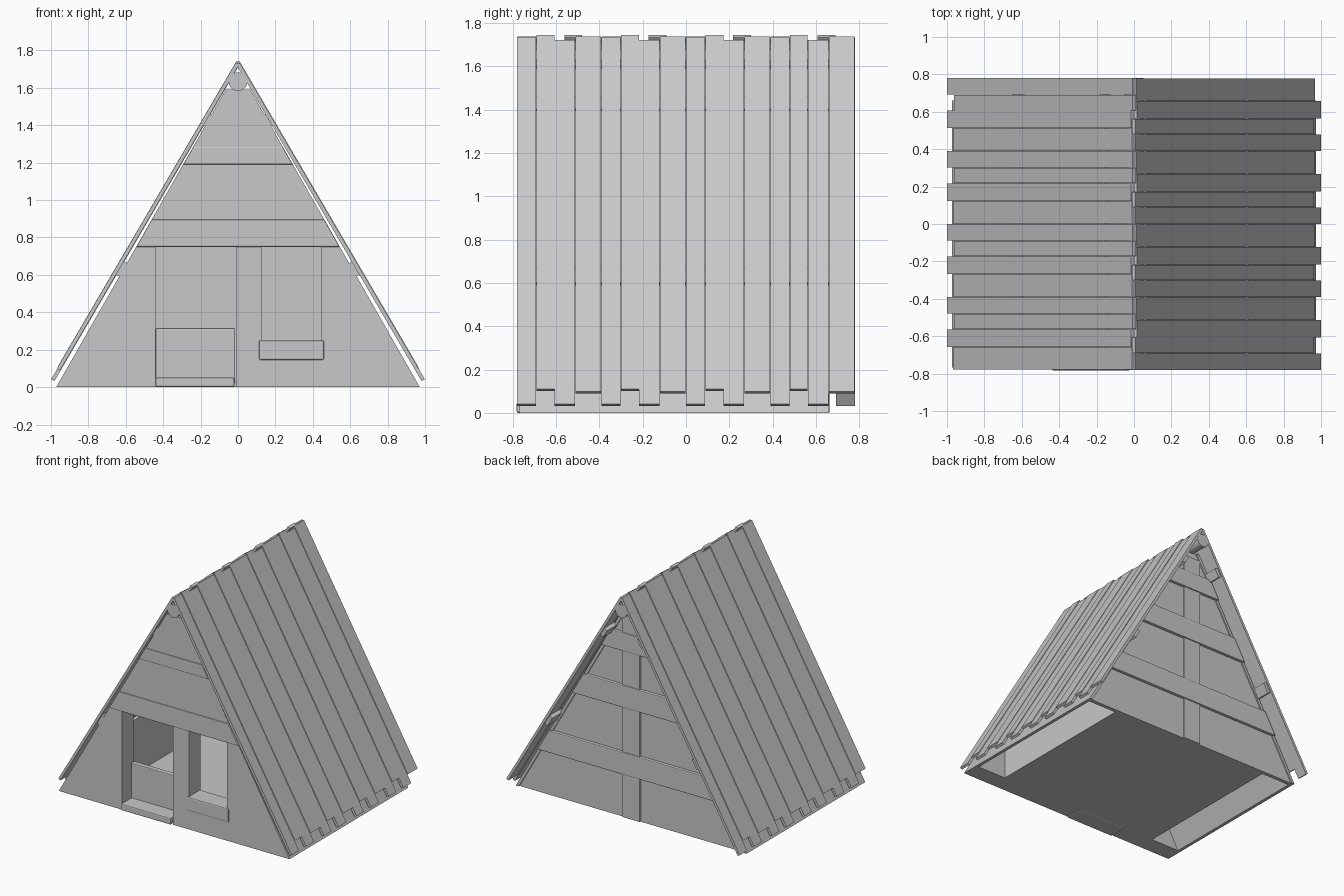
import bpy, bmesh, math

cube = bpy.data.objects.get("Cube")
if cube:
    bpy.data.objects.remove(cube, do_unlink=True)

mat = bpy.data.materials.new("plain grey")
mat.use_nodes = True
GREY = (0.58, 0.58, 0.58, 1)
mat.diffuse_color = GREY
mat.node_tree.nodes["Principled BSDF"].inputs["Base Color"].default_value = GREY


def prism(name, profile, y0, y1, bevel=0):
    """Extrude an x-z outline from y0 to y1."""
    bm = bmesh.new()
    face = bm.faces.new([bm.verts.new((x, y0, z)) for x, z in profile])
    out = bmesh.ops.extrude_face_region(bm, geom=[face])
    new = [v for v in out["geom"] if isinstance(v, bmesh.types.BMVert)]
    bmesh.ops.translate(bm, verts=new, vec=(0, y1 - y0, 0))
    bmesh.ops.recalc_face_normals(bm, faces=bm.faces)
    mesh = bpy.data.meshes.new(name)
    bm.to_mesh(mesh)
    bm.free()
    mesh.materials.append(mat)
    ob = bpy.data.objects.new(name, mesh)
    bpy.context.collection.objects.link(ob)
    if bevel:
        mod = ob.modifiers.new("soft edges", "BEVEL")
        mod.width = bevel
        mod.segments = 2
    return ob


def rect(x0, x1, z0, z1):
    return [(x0, z0), (x1, z0), (x1, z1), (x0, z1)]


def half(z):
    """Half width of the gable at height z."""
    return 0.972 - 0.57 * z


def trapezoid(z0, z1):
    return [(-half(z0), z0), (half(z0), z0), (half(z1), z1), (-half(z1), z1)]


FRONT, INNER, BACK, TOP = -0.768, -0.63, 0.66, 1.59
LINTEL = 0.75
DOOR = (-0.44, -0.01)
WINDOW = (0.125, 0.445)

# Front gable, pieced around the door and window openings
prism("front_wall_upper", trapezoid(LINTEL, TOP), FRONT, INNER)
prism("front_wall_right", [(-half(0), 0), (DOOR[0], 0), (DOOR[0], LINTEL),
                           (-half(LINTEL), LINTEL)], FRONT, INNER)
prism("front_wall_left", [(half(0), 0), (WINDOW[1], 0), (WINDOW[1], LINTEL),
                          (half(LINTEL), LINTEL)], FRONT, INNER)
prism("front_wall_pier", rect(DOOR[1], WINDOW[0], 0, LINTEL), FRONT, INNER)
prism("wall_under_window", rect(*WINDOW, 0, 0.2), FRONT, INNER)
prism("window_sill", rect(0.112, 0.46, 0.145, 0.25), -0.778, INNER, 0.008)

# Doorway step and low half door
prism("door_step", rect(-0.44, -0.02, 0, 0.05), -0.782, INNER, 0.008)
prism("half_door", rect(-0.44, -0.015, 0.03, 0.315), -0.66, -0.62, 0.006)

# Cross boards on both gables
for z0, z1 in ((0.75, 0.895), (1.19, 1.285)):
    prism("front_cross_board", trapezoid(z0, z1), -0.778, FRONT + 0.03, 0.006)
for z0, z1 in ((0.33, 0.5), (0.84, 1.01), (1.27, 1.41)):
    prism("back_cross_board", trapezoid(z0, z1), 0.63, 0.672, 0.006)

# Back gable and its centre post
prism("back_wall", trapezoid(0, TOP), 0.62, 0.65)
prism("back_post", rect(-0.075, 0.075, 0, TOP - 0.05), 0.63, 0.663, 0.006)

# Floor, low side walls and inner roof slabs
prism("floor", rect(-0.7, 0.7, 0, 0.025), INNER, 0.62)
for side, word in ((1, "left"), (-1, "right")):
    prism(word + "_low_wall", rect(side * 0.67, side * 0.7, 0, half(0) * 0.45), INNER, 0.62)
    prism(word + "_inner_roof", [(side * half(0), 0), (side * half(TOP), TOP),
                                 (side * (half(TOP) - 0.025), TOP),
                                 (side * (half(0) - 0.025), 0)], -0.75, BACK)

# Outer roof slope: position on its surface, pushed in or out along the normal
SLOPE = 1.709
LEN = math.hypot(1, SLOPE)
NX, NZ = SLOPE / LEN, 1 / LEN


def on_roof(z, push, side):
    return (side * (1 - (z - 0.04) / SLOPE + push * NX), z + push * NZ)


def roof_strip(name, z0, z1, outer, inner, y0, y1, side):
    prism(name, [on_roof(z0, outer, side), on_roof(z1, outer, side),
                 on_roof(z1, inner, side), on_roof(z0, inner, side)], y0, y1)


# Repeating plank pattern: width, lower end, upper end, lift
PATTERN = ((0.09, 0.042, 1.735, 0.0), (0.084, 0.108, 1.742, 0.004),
           (0.096, 0.042, 1.722, 0.0), (0.12, 0.098, 1.735, 0.003))
for side, word in ((1, "left"), (-1, "right")):
    y = -0.78
    for _ in range(4):
        for width, low, high, lift in PATTERN:
            ya, yb = sorted((side * y, side * (y + width - 0.002)))
            roof_strip(word + "_roof_plank", low, high, lift, lift - 0.02, ya, yb, side)
            y += width
    # Battens between the planks and the inner roof
    for z0, z1 in ((0.61, 0.68), (1.41, 1.47)):
        roof_strip(word + "_batten", z0, z1, -0.015, -0.045, -0.765, 0.77, side)

# Round ridge log
SIDES = 24
log = prism("ridge_log", [(0.05 * math.cos(math.tau * i / SIDES),
                           1.633 + 0.05 * math.sin(math.tau * i / SIDES))
                          for i in range(SIDES)], -0.78, 0.78)
bpy.ops.object.select_all(action="DESELECT")
log.select_set(True)
bpy.context.view_layer.objects.active = log
bpy.ops.object.shade_smooth_by_angle(angle=math.radians(35))
